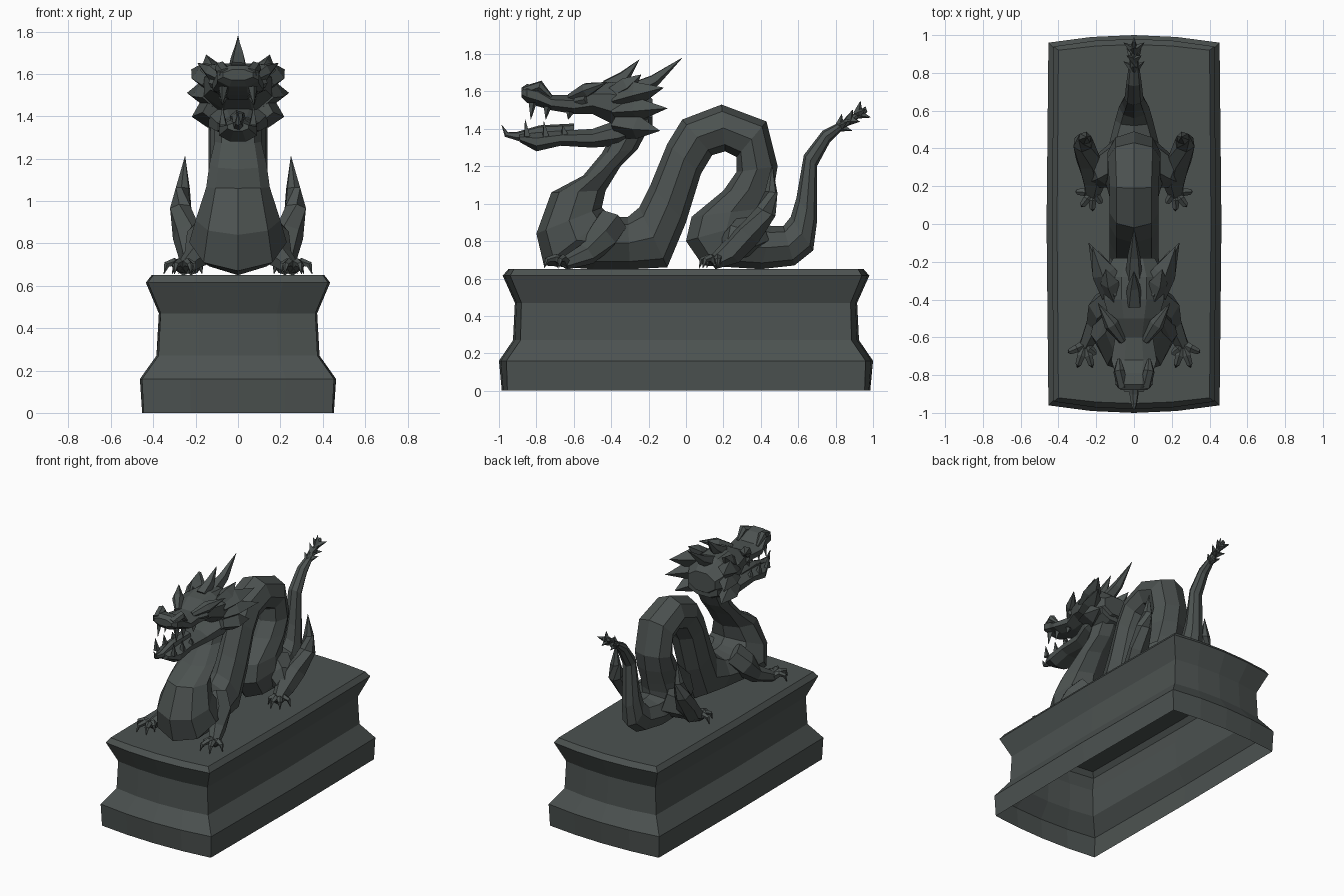
import bpy
import bmesh
from math import cos, sin, pi
from mathutils import Vector

default_cube = bpy.data.objects.get("Cube")
if default_cube:
    bpy.data.objects.remove(default_cube, do_unlink=True)

# One dark stone colour for the whole statue
stone = bpy.data.materials.new("dark_stone")
stone.use_nodes = True
stone_colour = (0.072, 0.084, 0.081, 1)
stone.diffuse_color = stone_colour
shader = next(node for node in stone.node_tree.nodes if node.type == "BSDF_PRINCIPLED")
shader.inputs["Base Color"].default_value = stone_colour
shader.inputs["Roughness"].default_value = 0.8


def skin_rings(mesh, rings, cap_start=True, cap_end=True):
    """Bridge rings of points with quads and close the ends."""
    loops = [[mesh.verts.new(point) for point in ring] for ring in rings]
    for lower, upper in zip(loops, loops[1:]):
        for i in range(len(lower)):
            j = (i + 1) % len(lower)
            mesh.faces.new((lower[i], lower[j], upper[j], upper[i]))
    if cap_start:
        mesh.faces.new(list(reversed(loops[0])))
    if cap_end:
        mesh.faces.new(loops[-1])


def finish(name, mesh, mirrored=False):
    """Turn a bmesh into a flat shaded object, mirrored across x if asked."""
    bmesh.ops.remove_doubles(mesh, verts=mesh.verts, dist=0.0005)
    bmesh.ops.recalc_face_normals(mesh, faces=mesh.faces)
    data = bpy.data.meshes.new(name)
    mesh.to_mesh(data)
    mesh.free()
    data.materials.append(stone)
    part = bpy.data.objects.new(name, data)
    bpy.context.collection.objects.link(part)
    if mirrored:
        part.modifiers.new("mirror", "MIRROR").use_mirror_merge = False
    return part


def loft(name, stations, flat=False, sides=8):
    """Loft through stations: two opposite edge points in the yz plane and a half width."""
    mesh = bmesh.new()
    rings = []
    turn = pi / sides if flat else 0
    grow = 1 / cos(turn)
    for ya, za, yb, zb, width in stations:
        middle = Vector((0, ya + yb, za + zb)) / 2
        depth = Vector((0, ya - yb, za - zb)) / 2 * grow
        across = Vector((width * grow, 0, 0))
        angles = [turn + i * 2 * pi / sides for i in range(sides)]
        rings.append([middle + depth * cos(a) + across * sin(a) for a in angles])
    skin_rings(mesh, rings)
    return finish(name, mesh)


def add_limb(mesh, path, sides=6):
    """Sweep a polygon along (x, y, z, radius) points."""
    points = [Vector(step[:3]) for step in path]
    rings = []
    for i, point in enumerate(points):
        along = points[min(i + 1, len(points) - 1)] - points[max(i - 1, 0)]
        side = along.cross(Vector((0.3, 0.2, 1))).normalized()
        up = side.cross(along).normalized()
        radius = max(path[i][3], 0.001)
        angles = [k * 2 * pi / sides for k in range(sides)]
        rings.append([point + (side * cos(a) + up * sin(a)) * radius for a in angles])
    skin_rings(mesh, rings)


def limbs(name, paths, mirrored=True, sides=6):
    mesh = bmesh.new()
    for path in paths:
        add_limb(mesh, path, sides)
    return finish(name, mesh, mirrored)


# Hollow pedestal with flared foot and cornice and bowed ends
def pedestal_ring(z, half_x, half_y, bow):
    quarter = [(half_x + bow / 4, 0), (half_x, half_y), (half_x / 2, half_y + bow * 0.75)]
    ring = quarter + [(0, half_y + bow)] + [(-x, y) for x, y in reversed(quarter)]
    ring += [(-x, -y) for x, y in quarter[1:]] + [(0, -half_y - bow)]
    ring += [(x, -y) for x, y in reversed(quarter[1:])]
    return [Vector((x, y, z)) for x, y in ring]


pedestal = bmesh.new()
skin_rings(pedestal, [
    pedestal_ring(0, 0.445, 0.955, 0.03),
    pedestal_ring(0.16, 0.453, 0.96, 0.04),
    pedestal_ring(0.27, 0.375, 0.885, 0.04),
    pedestal_ring(0.47, 0.365, 0.88, 0.035),
    pedestal_ring(0.615, 0.425, 0.94, 0.04),
    pedestal_ring(0.65, 0.4, 0.92, 0.03),
], cap_start=False)
finish("pedestal", pedestal)

# Serpentine body from the neck through the arch to the tail
loft("body", [
    (-.40, 1.36, -.18, 1.44, .11),
    (-.45, 1.27, -.26, 1.29, .11),
    (-.55, 1.15, -.35, 1.2, .135),
    (-.72, 1.06, -.43, 1.07, .15),
    (-.8, .84, -.45, .98, .2),
    (-.76, .67, -.41, .94, .23),
    (-.5, .65, -.36, .93, .19),
    (-.3, .65, -.31, .93, .15),
    (-.1, .66, -.25, .98, .13),
    (0, .9, -.19, 1.1, .13),
    (.08, 1.16, -.1, 1.32, .13),
    (.14, 1.26, -.02, 1.45, .13),
    (.21, 1.28, .19, 1.53, .13),
    (.27, 1.25, .43, 1.44, .14),
    (.27, 1.17, .49, 1.2, .14),
    (.2, 1.07, .47, 1.08, .14),
    (.03, .93, .45, .98, .14),
    (0, .8, .43, .92, .15),
    (.09, .67, .42, .89, .15),
    (.4, .65, .46, .88, .13),
    (.58, .67, .52, .88, .1),
    (.68, .75, .56, .93, .08),
    (.7, .9, .59, 1.03, .065),
    (.7, 1.2, .63, 1.26, .05),
    (.77, 1.33, .73, 1.39, .04),
    (.83, 1.39, .81, 1.43, .03),
    (.97, 1.49, .96, 1.52, .01),
])

# Spiked tip of the tail
tail_spikes = []
for row in range(3):
    base = Vector((0, 0.82 + row * 0.05, 1.41 + row * 0.035))
    for k in range(4):
        angle = k * pi / 2 + pi / 4 * (row % 2)
        out = Vector((cos(angle), -0.5 * sin(angle), 0.8 * sin(angle)))
        tip = base + out * 0.055 + Vector((0, 0.04, 0.025))
        tail_spikes.append([(*base, 0.027), (*tip, 0)])
limbs("tail_spikes", tail_spikes, mirrored=False, sides=4)

# Head: skull with a long snout, and the open lower jaw
skull = [
    (-.88, 1.57, 1.62, .07), (-.85, 1.54, 1.64, .1), (-.79, 1.52, 1.63, .1),
    (-.72, 1.5, 1.58, .12), (-.6, 1.48, 1.58, .1), (-.5, 1.48, 1.63, .13),
    (-.4, 1.43, 1.65, .16), (-.28, 1.38, 1.64, .16), (-.18, 1.42, 1.56, .11),
]
jaw = [
    (-.89, 1.33, 1.37, .05), (-.8, 1.28, 1.38, .09), (-.67, 1.31, 1.39, .09),
    (-.5, 1.3, 1.4, .1), (-.36, 1.31, 1.45, .14), (-.2, 1.38, 1.48, .12),
]
for name, outline in (("skull", skull), ("lower_jaw", jaw)):
    loft(name, [(y, low, y, high, width) for y, low, high, width in outline], flat=True)

# Facial details
limbs("nostrils", [[(.06, -.86, 1.6, .03), (.08, -.78, 1.63, .03), (.08, -.72, 1.57, .01)]])
limbs("brows", [[(.06, -.62, 1.57, .02), (.12, -.53, 1.61, .04), (.19, -.42, 1.65, 0)]])
limbs("eyes", [[(.08, -.58, 1.55, .03), (.12, -.53, 1.56, .025)]])
limbs("fangs", [
    [(.07, y, z, .022), (.075, y - 0.01, z + length, 0)]
    for y, z, length in ((-.82, 1.54, -.09), (-.74, 1.52, -.07), (-.62, 1.49, -.04),
                         (-.85, 1.36, .09), (-.75, 1.36, .08), (-.65, 1.37, .05))
], sides=4)
limbs("tongue", [[(0, -.6, 1.39, .04), (0, -.78, 1.39, .03), (0, -.9, 1.36, .025),
                  (0, -.96, 1.37, .015), (0, -.985, 1.42, 0)]], mirrored=False)

# Central horns, ears and cheek frill
limbs("crest_horns", [
    [(0, -.42, 1.62, .05), (0, -.33, 1.68, .035), (0, -.25, 1.77, 0)],
    [(0, -.3, 1.6, .05), (0, -.17, 1.66, .035), (0, -.02, 1.78, 0)],
], mirrored=False, sides=5)
limbs("ears", [[(.1, -.4, 1.58, .04), (.13, -.31, 1.63, .05), (.15, -.24, 1.69, 0)]], sides=4)
limbs("cheek_frill", [
    [(.1, -.36, z, .08), (.16, -.26, (z + tip_z) / 2, .065), (tip_x, tip_y, tip_z, 0)]
    for z, tip_x, tip_y, tip_z in ((1.56, .22, -.12, 1.62), (1.5, .24, -.1, 1.51),
                                   (1.43, .19, -.14, 1.39))
], sides=4)

# Front and hind legs, the hind pair ending in a tall pointed heel
limbs("front_legs", [[(.09, -.4, .9, .09), (.16, -.45, .82, .09), (.2, -.53, .73, .06),
                      (.26, -.65, .68, .035)]])
limbs("hind_legs", [
    [(.22, .14, .68, .035), (.21, .24, .74, .07), (.24, .34, .84, .07),
     (.27, .43, .96, .055), (.26, .455, 1.06, .035), (.25, .46, 1.21, 0)],
    [(.06, .34, .84, .12), (.16, .28, .8, .1), (.22, .24, .73, .05)],
])


# Clawed toes fan out from each paw
def toes(name, paw, directions):
    paths = []
    for dx, dy in directions:
        steps = ((0, .68, .028), (.5, .71, .022), (.85, .7, .016), (1, .655, 0))
        paths.append([(paw[0] + dx * t, paw[1] + dy * t, z, r) for t, z, r in steps])
    limbs(name, paths, sides=5)


toes("front_toes", (.26, -.64), ((.09, -.04), (.04, -.12), (-.04, -.12), (-.06, -.05)))
toes("hind_toes", (.22, .17), ((.09, 0), (.06, -.08), (0, -.1), (-.05, -.06)))
